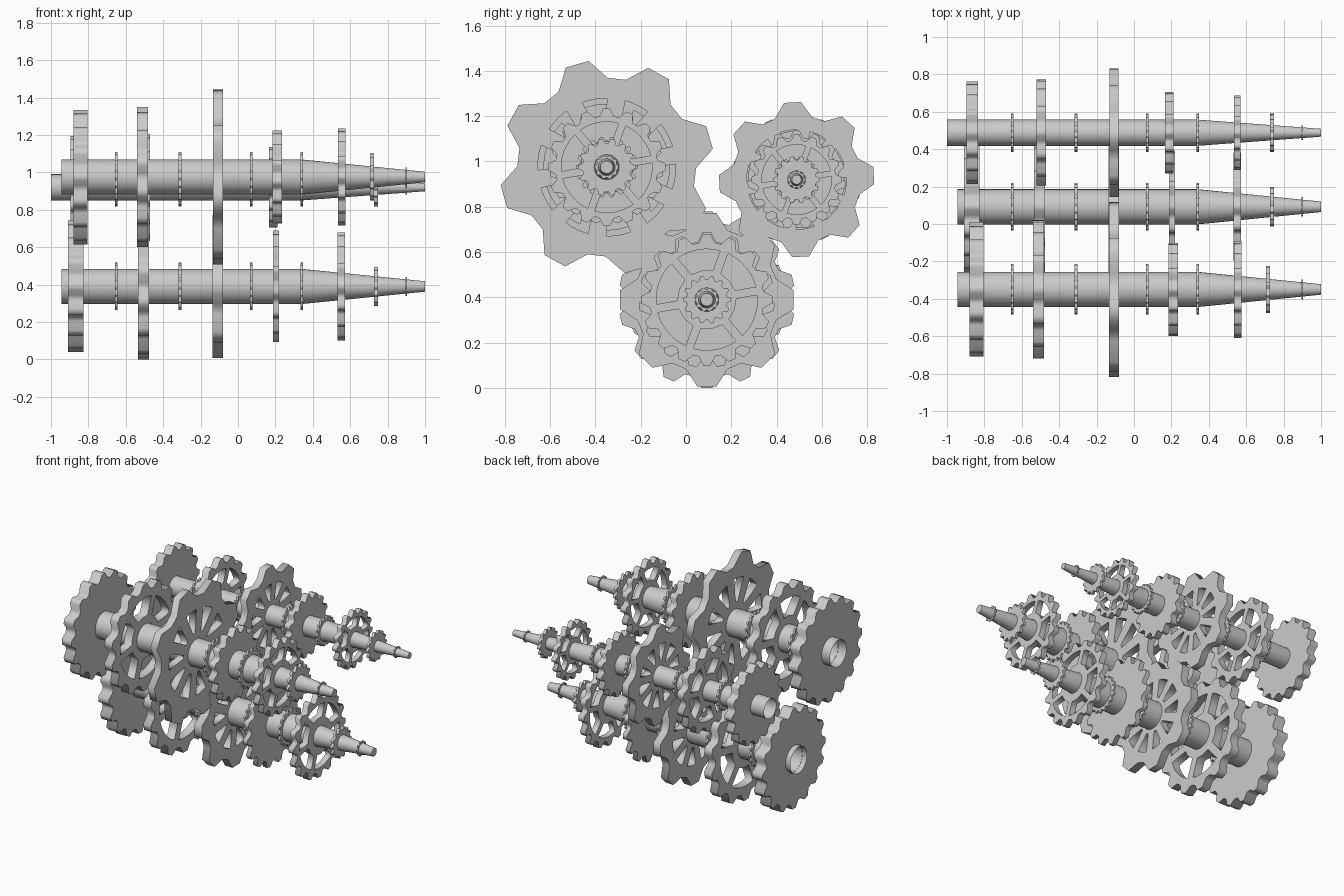
import bpy, bmesh
from math import sin, cos, pi, radians
from mathutils import Matrix

if "Cube" in bpy.data.objects:
    bpy.data.objects.remove(bpy.data.objects["Cube"])

# local x,y,z -> world y,z,x so gear outlines are drawn as seen from the right
AXIS = Matrix(((0, 0, 1, 0), (1, 0, 0, 0), (0, 1, 0, 0), (0, 0, 0, 1)))


def polar(r, a):
    return (r * cos(a), r * sin(a))


def gear(name, centre, x, thick, tip, root, teeth, bore, phase=0.0, holes=0,
         hole_in=0.0, hole_out=0.0, gap=0.75, hole_phase=0.0):
    """Flat toothed wheel with a bore and optional wedge windows."""
    loops = []
    step = 2 * pi / teeth
    outline = []
    for i in range(teeth):
        a = radians(phase) + i * step
        for r, k in ((root, -.37), (tip, -.14), (tip, .14), (root, .37)):
            outline.append(polar(r, a + k * step))
    loops.append(outline)
    loops.append([polar(bore, i * pi / 16) for i in range(32)])
    for i in range(holes):
        pitch = 2 * pi / holes
        mid = radians(hole_phase) + i * pitch
        half = gap * pitch / 2
        # spokes keep roughly constant width, so windows narrow toward the hub
        spoke = (pitch / 2 - half) * hole_out
        inner = max(pitch / 2 - spoke / hole_in, pitch * .12)
        win = [polar(hole_out, mid + half * (j / 3 - 1)) for j in range(7)]
        win += [polar(hole_in, mid + inner * (1 - j)) for j in range(3)]
        loops.append(win)

    cu = bpy.data.curves.new(name + "_outline", 'CURVE')
    cu.dimensions = '2D'
    cu.fill_mode = 'BOTH'
    cu.extrude = thick / 2
    for pts in loops:
        sp = cu.splines.new('POLY')
        sp.points.add(len(pts) - 1)
        for p, (u, v) in zip(sp.points, pts):
            p.co = (u, v, 0, 1)
        sp.use_cyclic_u = True
    tmp = bpy.data.objects.new(name + "_curve", cu)
    bpy.context.collection.objects.link(tmp)
    bpy.context.view_layer.update()
    me = bpy.data.meshes.new_from_object(
        tmp.evaluated_get(bpy.context.evaluated_depsgraph_get()))
    bpy.data.objects.remove(tmp)
    bpy.data.curves.remove(cu)
    bm = bmesh.new()
    bm.from_mesh(me)
    bmesh.ops.remove_doubles(bm, verts=bm.verts, dist=1e-5)
    bmesh.ops.recalc_face_normals(bm, faces=bm.faces)
    bm.to_mesh(me)
    bm.free()
    me.name = name
    ob = bpy.data.objects.new(name, me)
    bpy.context.collection.objects.link(ob)
    ob.matrix_world = Matrix.Translation((x, *centre)) @ AXIS
    return ob


def shaft(name, centre, x0, r, r_end, n=32):
    """Tube open at the back end, tapering to a capped tip."""
    bm = bmesh.new()
    rings = [[bm.verts.new((*polar(rr, 2 * pi * i / n), xx)) for i in range(n)]
             for xx, rr in ((x0, r), (.34, r), (1.0, r_end))]
    for a, b in zip(rings, rings[1:]):
        for i in range(n):
            j = (i + 1) % n
            bm.faces.new((a[i], a[j], b[j], b[i]))
    bm.faces.new(rings[-1])
    me = bpy.data.meshes.new(name)
    bm.to_mesh(me)
    bm.free()
    ob = bpy.data.objects.new(name, me)
    bpy.context.collection.objects.link(ob)
    ob.matrix_world = Matrix.Translation((0, *centre)) @ AXIS
    bpy.context.view_layer.objects.active = ob
    ob.select_set(True)
    bpy.ops.object.shade_smooth_by_angle(angle=radians(35))
    ob.select_set(False)


# per shaft: centre (y, z), start x, radius, tip radius,
# five wheels (x, thickness, radius), collar radius, tip collar (x, radius)
TRAINS = {
    "front": ((-.35, .975), -.945, .094, .028,
              ((-.842, .076, .36), (-.51, .06, .375), (-.107, .052, .475),
               (.21, .05, .25), (.555, .042, .26)), .135, (.717, .127), 16),
    "lower": ((.092, .39), -.945, .094, .028,
              ((-.868, .082, .352), (-.505, .06, .39), (-.107, .056, .385),
               (.203, .034, .30), (.552, .042, .29)), .128, (.738, .106), 0),
    "rear": ((.488, .92), -1.0, .07, .021,
             ((-.865, .06, .275), (-.495, .05, .287), (-.107, .05, .343),
              (.188, .046, .217), (.552, .036, .20)), .102, (.738, .104), 3),
}

for label, (c, x0, r, r_end, wheels, collar, tip_collar, ph) in TRAINS.items():
    def radius_at(x):
        return r if x < .34 else r + (r_end - r) * (x - .34) / .66

    shaft(label + "_shaft", c, x0, r, r_end)

    # main wheels: solid, wide-spoked, slotted, solid, wide-spoked
    styles = (("solid_gear", 16, .89, 0, 0, 0, 0),
              ("spoked_gear", 14, .88, 6, .40, .74, .82),
              ("slotted_gear", 8, .83, 10, .30, .64, .58),
              ("small_solid_gear", 15, .86, 0, 0, 0, 0),
              ("small_spoked_gear", 16, .87, 6, .45, .77, .84))
    for k, ((x, t, rad), (nm, teeth, root, holes, hi, ho, gap)) in enumerate(zip(wheels, styles)):
        hole_in = max(hi * rad, radius_at(x) * 1.3)
        gear(f"{label}_{nm}", c, x, t, rad, rad * root, teeth, radius_at(x) * .98,
             ph if k == 2 else 90, holes, hole_in, ho * rad, gap, 100)

    # thin toothed collars along the shaft and near the tip
    for i, x in enumerate((-.65, -.31, .07, .34)):
        gear(f"{label}_collar_{i + 1}", c, x, .014, collar, collar * .87, 18, radius_at(x) * .98)
    x, rad = tip_collar
    gear(label + "_tip_gear", c, x, .02, rad, rad * .84, 14, radius_at(x) * .97)
    gear(label + "_tip_ring", c, .90, .008, radius_at(.9) * 1.4,
         radius_at(.9) * 1.22, 10, radius_at(.9) * .97)
